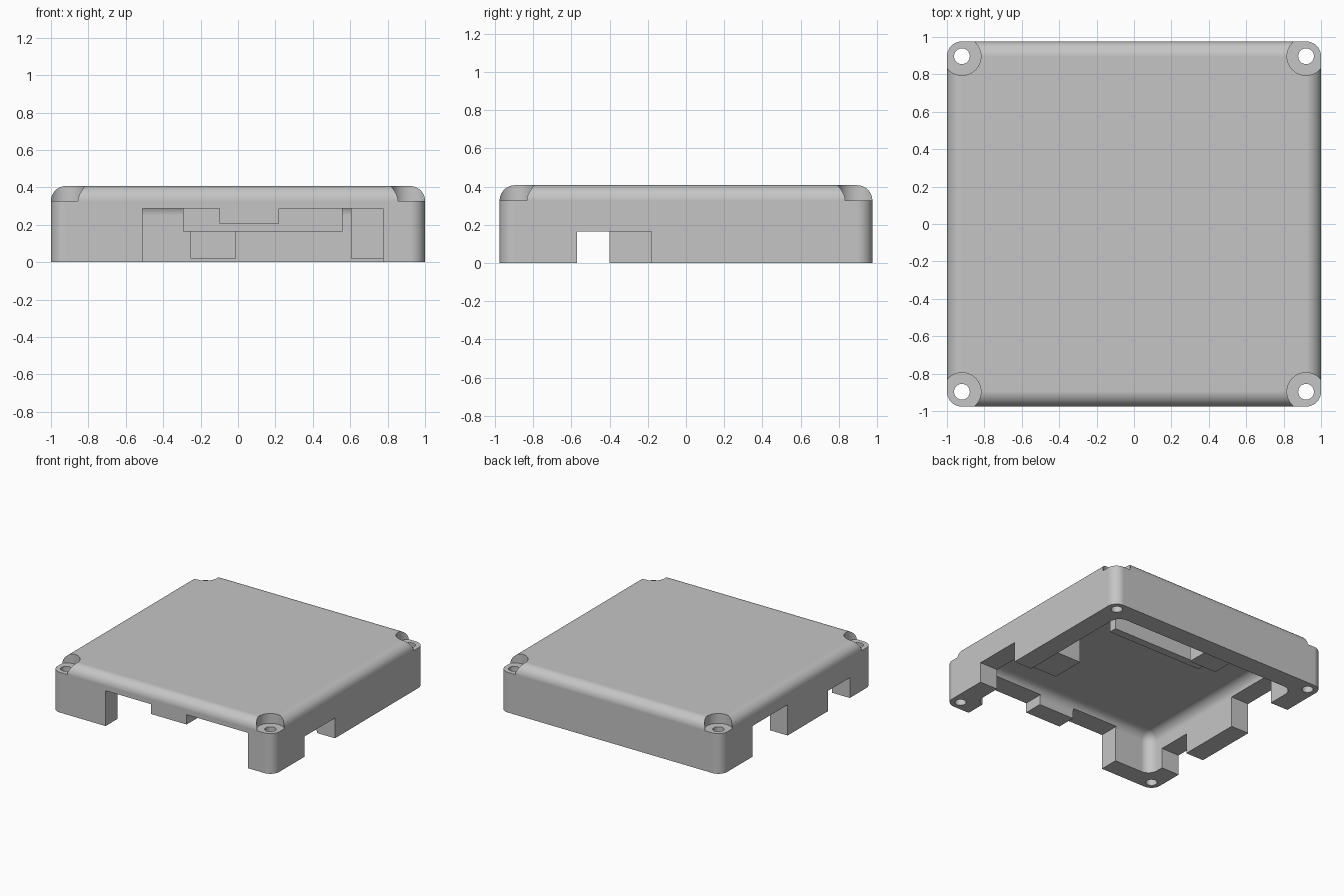
import bpy, bmesh
from mathutils import Vector

if "Cube" in bpy.data.objects:
    bpy.data.objects.remove(bpy.data.objects["Cube"], do_unlink=True)

grey = bpy.data.materials.new("plain grey")
grey.use_nodes = True
colour = (0.56, 0.56, 0.56, 1)
grey.diffuse_color = colour
grey.node_tree.nodes["Principled BSDF"].inputs["Base Color"].default_value = colour


def link(name, bm):
    mesh = bpy.data.meshes.new(name)
    bm.to_mesh(mesh)
    bm.free()
    mesh.materials.append(grey)
    obj = bpy.data.objects.new(name, mesh)
    bpy.context.collection.objects.link(obj)
    return obj


def box(name, xs, ys, zs, radius=0):
    """Box between limits; a radius rounds every edge except those of the underside."""
    bm = bmesh.new()
    bmesh.ops.create_cube(bm, size=1)
    for v in bm.verts:
        v.co = Vector(lim[1] if c > 0 else lim[0] for c, lim in zip(v.co, (xs, ys, zs)))
    if radius:
        edges = [e for e in bm.edges if max(v.co.z for v in e.verts) > zs[0] + 0.01]
        bmesh.ops.bevel(bm, geom=edges, offset=radius, segments=10, profile=0.5,
                        affect='EDGES', clamp_overlap=True)
    return link(name, bm)


def cylinder(name, x, y, zs, radius):
    bm = bmesh.new()
    bmesh.ops.create_cone(bm, cap_ends=True, segments=48, radius1=radius,
                          radius2=radius, depth=zs[1] - zs[0])
    bmesh.ops.translate(bm, verts=bm.verts, vec=(x, y, sum(zs) / 2))
    return link(name, bm)


def combine(target, tool, operation):
    mod = target.modifiers.new(tool.name, 'BOOLEAN')
    mod.operation, mod.solver, mod.object = operation, 'EXACT', tool
    bpy.context.view_layer.objects.active = target
    bpy.ops.object.modifier_apply(modifier=mod.name)
    bpy.data.objects.remove(tool, do_unlink=True)


# Rounded outer shell and hollow inside
W, D, H = 1.0, 0.976, 0.407
cover = box("case_cover", (-W, W), (-D, D), (0, H), 0.08)
combine(cover, box("cavity", (-0.84, 0.84), (-0.82, 0.82), (-0.2, 0.33), 0.08), 'DIFFERENCE')

# Clamping rib and support blocks inside
blocks = {
    "clamping_rib": ((-0.293, 0.56), (0.39, 0.455), (0.165, 0.36)),
    "side_support": ((0.603, 0.9), (-0.18, 0.1), (0.02, 0.36)),
    "back_support": ((-0.255, -0.01), (0.63, 0.9), (0.02, 0.36)),
}
for name, limits in blocks.items():
    combine(cover, box(name, *limits), 'UNION')

# Port openings through the walls; the front one leaves a hanging tab
front, left, right = (-1.1, -0.79), (0.83, 1.1), (-1.1, -0.83)
openings = {
    "front_opening_low": ((-0.51, 0.775), front, (-0.1, 0.208)),
    "front_opening_a": ((-0.51, -0.1), front, (-0.1, 0.288)),
    "front_opening_b": ((0.22, 0.775), front, (-0.1, 0.288)),
    "left_opening": (left, (-0.572, -0.18), (-0.1, 0.165)),
    "right_opening_front": (right, (-0.68, -0.4), (-0.1, 0.165)),
    "right_opening_back": (right, (0.12, 0.57), (-0.1, 0.25)),
}
for name, limits in openings.items():
    combine(cover, box(name, *limits), 'DIFFERENCE')

# Corner screw holes with counterbores
for sx in (-1, 1):
    for sy in (-1, 1):
        x, y = sx * 0.92, sy * 0.897
        combine(cover, cylinder("counterbore", x, y, (0.327, 0.6), 0.102), 'DIFFERENCE')
        combine(cover, cylinder("screw_hole", x, y, (-0.1, 0.5), 0.042), 'DIFFERENCE')

# Smooth the rounded faces, keep the edges sharp and the flat faces flat
bpy.ops.object.select_all(action='DESELECT')
cover.select_set(True)
bpy.context.view_layer.objects.active = cover
bpy.ops.object.shade_smooth_by_angle(angle=0.5)
normals = cover.modifiers.new("flat_normals", 'WEIGHTED_NORMAL')
normals.keep_sharp = True
